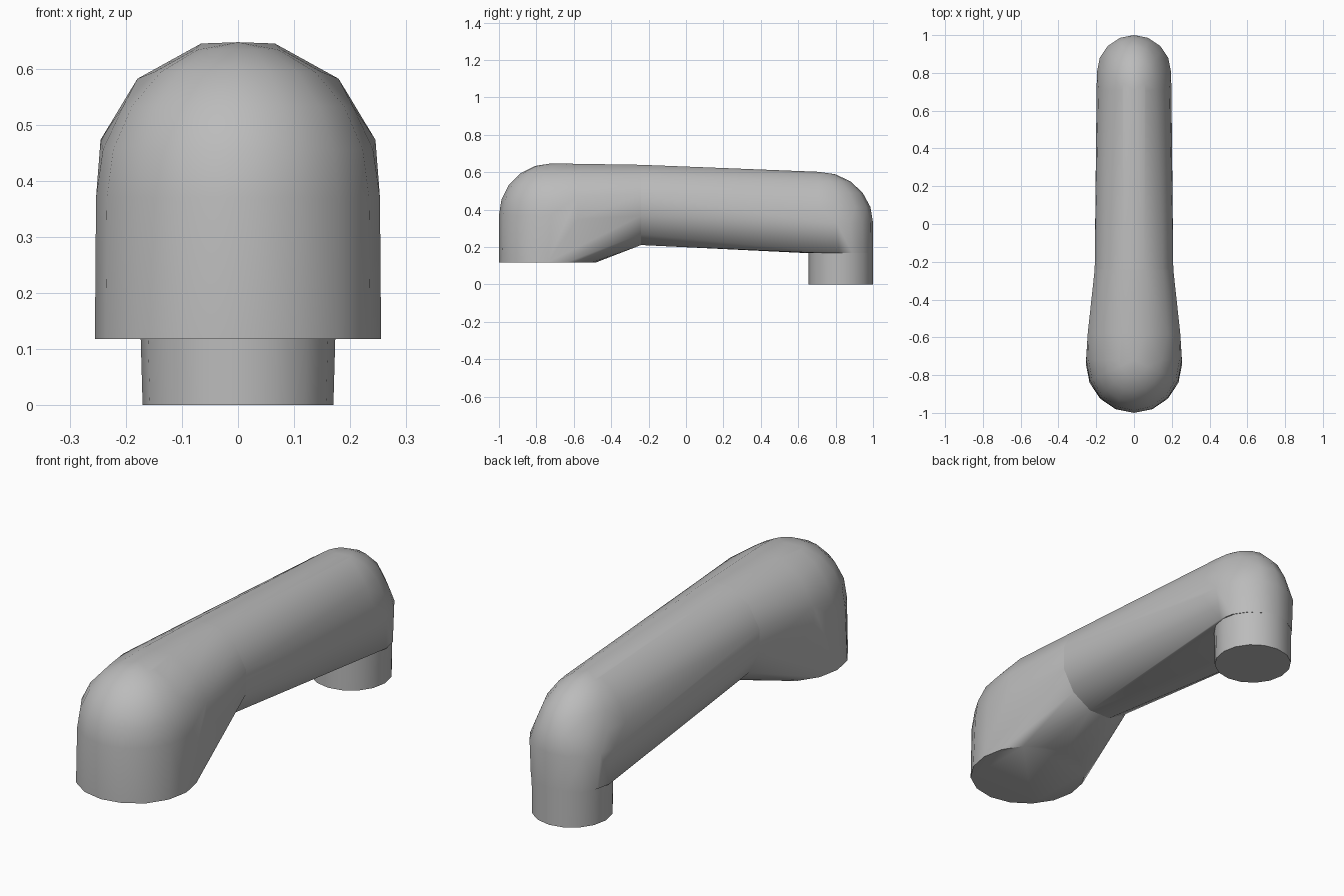
import bpy, bmesh
from math import sin, cos, pi, radians
from mathutils import Vector

cube = bpy.data.objects.get("Cube")
if cube:
    bpy.data.objects.remove(cube)

metal = bpy.data.materials.new("plain_grey")
metal.use_nodes = True
grey = (0.5, 0.5, 0.5, 1)
metal.diffuse_color = grey
metal.node_tree.nodes["Principled BSDF"].inputs["Base Color"].default_value = grey

SIDES = 16
JOINT_Y = -0.24


def flat_ring(y, z, rx, ry):
    """Horizontal ellipse."""
    return [Vector((rx * cos(a), y + ry * sin(a), z))
            for a in (2 * pi * i / SIDES for i in range(SIDES))]


def section(y, z, rx, rz, sides=12):
    """Upright cross-section with flat left and right sides."""
    k = 1 / cos(pi / sides)
    return [Vector((k * rx * cos(a), y, z + rz * sin(a)))
            for a in (2 * pi * (i + 0.5) / sides for i in range(sides))]


def dome(y, z, rx, ry, rz):
    """Upper half of an ellipsoid as stacked rings."""
    pts = [Vector((0, y, z + rz))]
    for step in range(5):
        t = step * pi / 10
        pts += flat_ring(y, z + rz * sin(t), rx * cos(t), ry * cos(t))
    return pts


def finish(name, bm):
    bmesh.ops.recalc_face_normals(bm, faces=bm.faces)
    mesh = bpy.data.meshes.new(name)
    bm.to_mesh(mesh)
    bm.free()
    obj = bpy.data.objects.new(name, mesh)
    bpy.context.collection.objects.link(obj)
    mesh.materials.append(metal)
    bpy.ops.object.select_all(action="DESELECT")
    obj.select_set(True)
    bpy.context.view_layer.objects.active = obj
    bpy.ops.object.shade_smooth_by_angle(angle=radians(35))
    return obj


def skin(name, points):
    """Wrap the points in a tight skin, left open at the joint."""
    bm = bmesh.new()
    for p in points:
        bm.verts.new(p)
    out = bmesh.ops.convex_hull(bm, input=bm.verts)
    loose = {g for g in out["geom_interior"] + out["geom_unused"]
             if isinstance(g, bmesh.types.BMVert)}
    bmesh.ops.delete(bm, geom=list(loose), context="VERTS")
    caps = [f for f in bm.faces
            if all(abs(v.co.y - JOINT_Y) < 1e-4 for v in f.verts)]
    bmesh.ops.delete(bm, geom=caps, context="FACES_ONLY")
    bmesh.ops.dissolve_limit(bm, angle_limit=radians(1), verts=bm.verts, edges=bm.edges)
    return finish(name, bm)


joint = section(JOINT_Y, 0.425, 0.208, 0.222)

# Wide mouth at the front, narrowing back to the joint
skin("spout_mouth", joint
     + flat_ring(-0.74, 0.118, 0.255, 0.26)
     + dome(-0.72, 0.37, 0.253, 0.28, 0.277)
     + section(-0.58, 0.41, 0.245, 0.243))

# Long neck with a rounded rear elbow
skin("spout_neck", joint
     + flat_ring(0.82, 0.167, 0.182, 0.18)
     + flat_ring(0.805, 0.33, 0.196, 0.195)
     + dome(0.71, 0.33, 0.198, 0.29, 0.272))

# Short round inlet under the elbow
bm = bmesh.new()
bottom = [bm.verts.new(p) for p in flat_ring(0.828, 0, 0.17, 0.172)]
top = [bm.verts.new(p) for p in flat_ring(0.828, 0.175, 0.175, 0.172)]
bm.faces.new(bottom)
for i in range(SIDES):
    j = (i + 1) % SIDES
    bm.faces.new((bottom[i], bottom[j], top[j], top[i]))
finish("inlet_pipe", bm)
